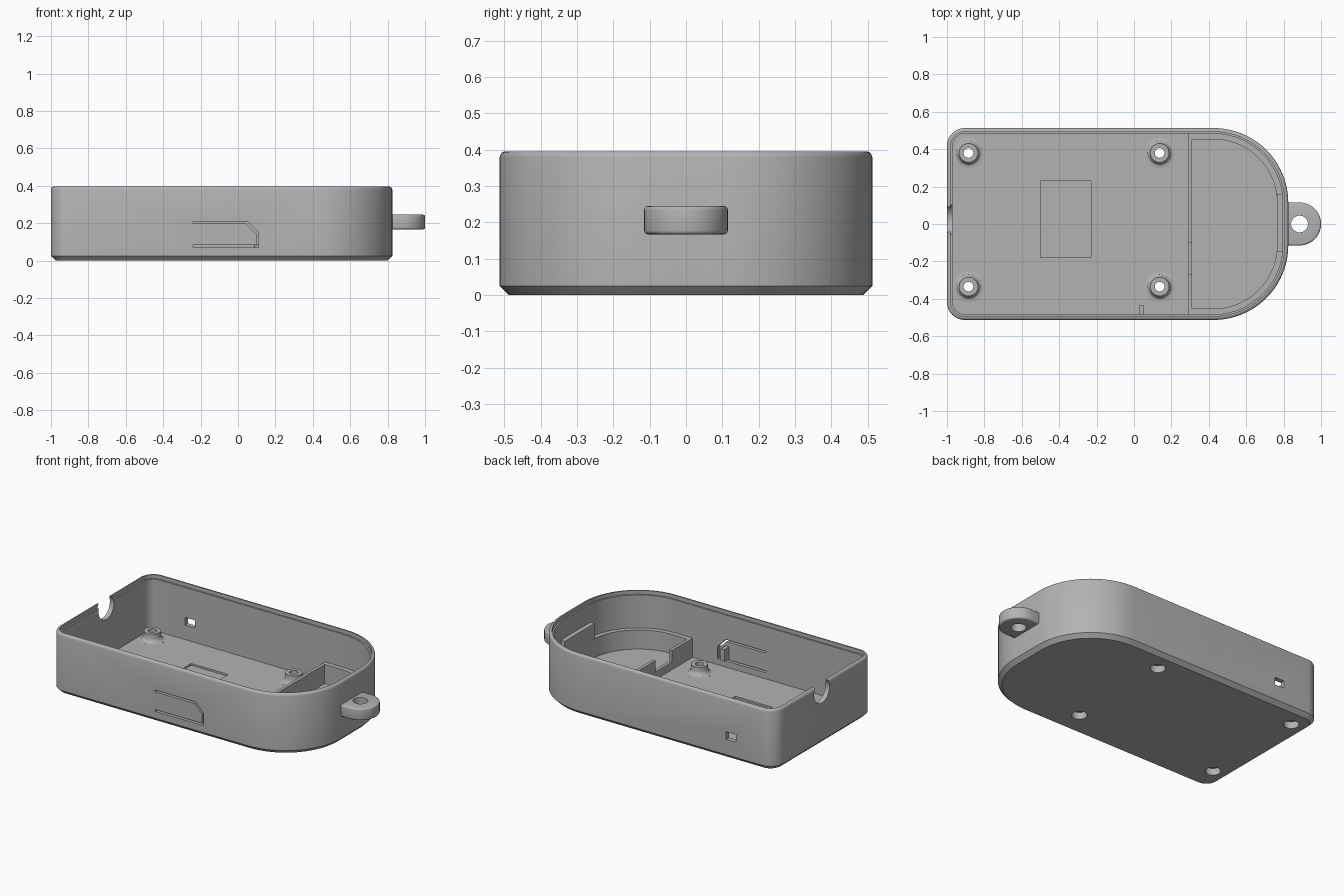
import bpy, bmesh, math
from mathutils import Matrix

if "Cube" in bpy.data.objects:
    bpy.data.objects.remove(bpy.data.objects["Cube"])

grey = bpy.data.materials.new("matte_grey")
grey.diffuse_color = (0.45, 0.45, 0.45, 1)
grey.use_nodes = True
grey.node_tree.nodes["Principled BSDF"].inputs["Base Color"].default_value = grey.diffuse_color
XL, XR, HY = -1.0, 0.825, 0.513      # body extents
FLOOR, WALL = 0.03, 0.03


def finish(name, bm, material=True):
    bmesh.ops.recalc_face_normals(bm, faces=bm.faces)
    me = bpy.data.meshes.new(name)
    bm.to_mesh(me)
    bm.free()
    ob = bpy.data.objects.new(name, me)
    bpy.context.collection.objects.link(ob)
    if material:
        me.materials.append(grey)
    return ob


def arc(cx, cy, r, a0, a1, n):
    return [(cx + r * math.cos(math.radians(a0 + (a1 - a0) * i / n)),
             cy + r * math.sin(math.radians(a0 + (a1 - a0) * i / n))) for i in range(n + 1)]


def right_end(d):
    """Two large corner arcs of the rounded end, inset by d."""
    R = 0.40
    return (arc(XR - R, -HY + R, R - d, -90, 0, 20) + arc(XR - R, HY - R, R - d, 0, 90, 20))


def outline(d):
    r = 0.095
    return (right_end(d) + arc(XL + r, HY - r, r - d, 90, 180, 8)
            + arc(XL + r, -HY + r, r - d, 180, 270, 8))


def d_shape(d, x0):
    return right_end(d) + [(x0, HY - d), (x0, -HY + d)]


def loft(name, rings, cap=True):
    """Bridge rings of (points, z); cap the ends, or close into a loop."""
    bm = bmesh.new()
    vs = [[bm.verts.new((x, y, z)) for x, y in pts] for pts, z in rings]
    pairs = list(zip(vs, vs[1:])) + ([] if cap else [(vs[-1], vs[0])])
    for a, b in pairs:
        n = len(a)
        for i in range(n):
            bm.faces.new((a[i], a[(i + 1) % n], b[(i + 1) % n], b[i]))
    if cap:
        bm.faces.new(vs[0])
        bm.faces.new(vs[-1])
    return finish(name, bm)


def box(name, x0, x1, y0, y1, z0, z1):
    return loft(name, [([(x0, y0), (x1, y0), (x1, y1), (x0, y1)], z) for z in (z0, z1)])


def cut(target, cutter):
    cutter.hide_render = True
    cutter.hide_viewport = True
    m = target.modifiers.new("cut", 'BOOLEAN')
    m.operation, m.solver, m.object = 'DIFFERENCE', 'EXACT', cutter


def smooth(ob):
    bpy.ops.object.select_all(action='DESELECT')
    bpy.context.view_layer.objects.active = ob
    ob.select_set(True)
    bpy.ops.object.convert(target='MESH')    # apply cuts and bevels
    bpy.ops.object.shade_smooth_by_angle(angle=math.radians(32))


# Open case: chamfered base, rounded rim, stepped inner lip
H = 0.395
profile = [(0.025, 0), (0, 0.025), (0, H - 0.016), (0.002, H - 0.009), (0.006, H - 0.003),
           (0.012, H), (0.02, H), (0.02, 0.37), (WALL, 0.37), (WALL, FLOOR)]
case = loft("case_shell", [(outline(d), z) for d, z in profile])

# Shallow floor pocket
cut(case, box("pocket_cutter", -0.5, -0.23, -0.18, 0.23, FLOOR - 0.012, 0.1))

# Small window in the back wall
cut(case, box("window_cutter", -0.72, -0.65, 0.4, 0.6, 0.125, 0.175))

# Round cable notch in the end wall
notch = loft("notch_cutter", [(arc(0, 0, 0.08, 0, 352.5, 47), z) for z in (-0.1, 0.1)])
notch.data.transform(Matrix.Translation((XL, 0.025, 0.35)) @ Matrix.Rotation(math.pi / 2, 4, 'Y'))
cut(case, notch)

# Slit around the flexible push tab in the front wall
slit_pts = [(-0.24, 0.21), (0.05, 0.21), (0.11, 0.15), (0.11, 0.07), (-0.24, 0.07),
            (-0.24, 0.082), (0.098, 0.082), (0.098, 0.145), (0.045, 0.198), (-0.24, 0.198)]
slit = loft("slit_cutter", [(slit_pts, z) for z in (0.42, 0.6)])
slit.data.transform(Matrix.Rotation(math.pi / 2, 4, 'X'))
cut(case, slit)

# Screw posts with flared foot, bore and head recess below
post_profile = [(0.046, 0.0), (0.046, 0.045), (0.026, 0.045), (0.026, 0.085), (0.051, 0.085),
                (0.051, 0.056), (0.056, 0.042), (0.066, 0.033), (0.082, 0.0302), (0.082, 0.02),
                (0.047, 0.02), (0.047, 0.0)]
posts = []
for x in (-0.885, 0.137):
    for y in (-0.335, 0.38):
        cut(case, loft("post_hole_cutter",
                       [(arc(x, y, 0.0465, 0, 348.75, 31), z) for z in (-0.1, 0.1)]))
        posts.append(loft("screw_post", [(arc(x, y, r, 0, 348.75, 31), z)
                                         for r, z in post_profile], cap=False))

# Raised wall of the rounded compartment, with a wire gap in the partition
d_out, d_in, top = WALL - 0.004, 0.06, 0.155
outer, inner = d_shape(d_out, 0.29), d_shape(d_in, 0.31)
compartment = loft("compartment_wall", [(outer, FLOOR - 0.005), (outer, top),
                                        (inner, top), (inner, FLOOR - 0.005)], cap=False)
cut(compartment, box("wire_gap_cutter", 0.27, 0.33, -0.27, -0.1, 0.08, 0.3))

# Raised stop plate and inner push rib
stop = box("stop_plate", 0.765, 0.80, -0.15, 0.16, top - 0.01, 0.252)
rib = box("push_rib", 0.027, 0.054, -HY + 0.02, -0.435, 0.09, 0.168)

# Key ring lug
lug_pts = arc(0.885, 0, 0.115, -90, 90, 32) + [(0.80, 0.115), (0.80, -0.115)]
lug = loft("ring_lug", [(lug_pts, z) for z in (0.167, 0.245)])
bev = lug.modifiers.new("soft_edges", 'BEVEL')
bev.width, bev.segments, bev.limit_method = 0.01, 3, 'ANGLE'
cut(lug, loft("lug_hole_cutter", [(arc(0.885, 0, 0.045, 0, 348.75, 31), z) for z in (0.1, 0.3)]))

for ob in [case, compartment, stop, rib, lug] + posts:
    smooth(ob)

# Cutters are no longer needed once the cuts are applied
for ob in [o for o in bpy.data.objects if "cutter" in o.name]:
    bpy.data.objects.remove(ob)
